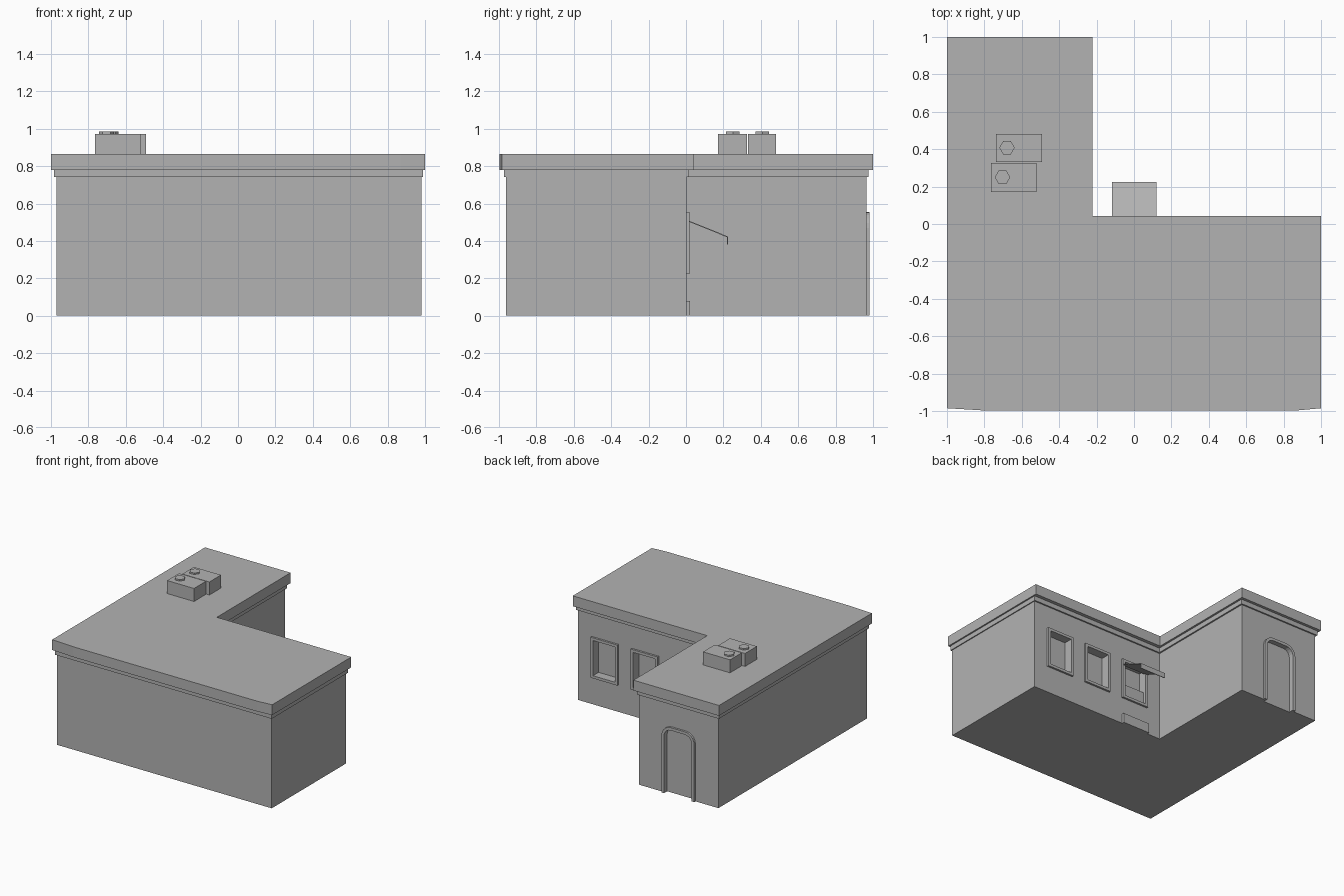
import bpy, bmesh, math

if "Cube" in bpy.data.objects:
    bpy.data.objects.remove(bpy.data.objects["Cube"])

mat = bpy.data.materials.new("plain grey")
mat.diffuse_color = (0.45, 0.45, 0.45, 1)
mat.use_nodes = True
mat.node_tree.nodes["Principled BSDF"].inputs["Base Color"].default_value = mat.diffuse_color


def finish(name, bm):
    bmesh.ops.recalc_face_normals(bm, faces=bm.faces[:])
    me = bpy.data.meshes.new(name)
    bm.to_mesh(me)
    bm.free()
    me.materials.append(mat)
    ob = bpy.data.objects.new(name, me)
    bpy.context.collection.objects.link(ob)
    return ob


def prism(name, pts, lo, hi, axis="z"):
    """Extrude a closed outline along z (xy points), y (xz points) or x (yz points)."""
    place = {"z": lambda a, b, t: (a, b, t), "y": lambda a, b, t: (a, t, b),
             "x": lambda a, b, t: (t, a, b)}[axis]
    bm = bmesh.new()
    rows = [[bm.verts.new(place(a, b, t)) for a, b in pts] for t in (lo, hi)]
    for row in rows:
        bm.faces.new(row)
    n = len(pts)
    for i in range(n):
        j = (i + 1) % n
        bm.faces.new((rows[0][i], rows[0][j], rows[1][j], rows[1][i]))
    return finish(name, bm)


def frame(name, outer, inner, y0, y1, closed=True):
    """Flat trim between two matching xz outlines, from y0 to y1."""
    bm = bmesh.new()
    loops = [[bm.verts.new((x, y, z)) for x, z in pts]
             for pts, y in ((outer, y0), (outer, y1), (inner, y1), (inner, y0))]
    n = len(outer)
    for k in range(4):
        a, b = loops[k], loops[(k + 1) % 4]
        for i in range(n if closed else n - 1):
            j = (i + 1) % n
            bm.faces.new((a[i], a[j], b[j], b[i]))
    if not closed:
        for i in (0, n - 1):
            bm.faces.new([l[i] for l in loops])
    return finish(name, bm)


def rect(a0, a1, b0, b1):
    return [(a0, b0), (a1, b0), (a1, b1), (a0, b1)]


def arch(x0, x1, z0, z1, r, steps=5):
    """Doorway outline with rounded upper corners."""
    pts = [(x0, z0)]
    for cx, start in ((x0 + r, 180), (x1 - r, 90)):
        for i in range(steps + 1):
            t = math.radians(start - 90 * i / steps)
            pts.append((cx + r * math.cos(t), z1 - r + r * math.sin(t)))
    return pts + [(x1, z0)]


def ell(x0, x1, y0, y1, xi, yi):
    return [(x0, y0), (x1, y0), (x1, yi), (xi, yi), (xi, y1), (x0, y1)]


def cut(ob, cutter):
    mod = ob.modifiers.new("opening", "BOOLEAN")
    mod.operation, mod.solver, mod.object = "DIFFERENCE", "EXACT", cutter
    bpy.context.view_layer.objects.active = ob
    bpy.ops.object.modifier_apply(modifier=mod.name)
    bpy.data.objects.remove(cutter)


# L-shaped walls, moulding and roof slab
walls = prism("walls", ell(-0.97, 0.98, -0.962, 0.965, -0.25, 0.002), 0, 0.76)
prism("moulding", ell(-0.983, 0.988, -0.974, 0.977, -0.238, 0.014), 0.742, 0.782)
roof = [(-1, -0.985), (-0.8, -0.997), (0.87, -0.997), (1, -0.985),
        (1, 0.042), (-0.222, 0.042), (-0.222, 1), (-1, 1)]
prism("roof_slab", roof, 0.78, 0.865)

# Recessed windows with raised trim
z0, z1, w = 0.222, 0.555, 0.022
for x0 in (-0.122, 0.245, 0.61):
    x1 = x0 + 0.245
    hole = rect(x0 + w, x1 - w, z0 + w, z1 - w)
    cut(walls, prism("cutter", hole, -0.055, 0.1, "y"))
    frame("window_frame", rect(x0, x1, z0, z1), hole, -0.01, 0.018)

# Serving window: lower panel, awning and step
prism("serving_panel", rect(-0.1, 0.101, 0.244, 0.35), -0.055, -0.005, "y")
awning = [(0.0, 0.515), (0.224, 0.424), (0.224, 0.382), (0.219, 0.382), (0.219, 0.42), (0.0, 0.509)]
prism("awning", awning, -0.117, 0.12, "x")
prism("step_plate", rect(-0.13, 0.118, 0, 0.08), 0, 0.022, "y")

# Rounded doorway with raised trim
outer = arch(-0.762, -0.464, 0, 0.555, 0.085)
inner = arch(-0.739, -0.487, 0, 0.532, 0.062)
low = arch(-0.739, -0.487, -0.05, 0.532, 0.062)
cut(walls, prism("cutter", low, 0.94, 1.1, "y"))
frame("door_frame", outer, inner, 0.955, 0.982, closed=False)

# Rooftop air units with hexagonal fan caps
for x0, x1, y0, y1, fx, fy in ((-0.765, -0.52, 0.172, 0.326, -0.703, 0.25),
                               (-0.738, -0.492, 0.331, 0.482, -0.679, 0.408)):
    prism("air_unit", rect(x0, x1, y0, y1), 0.86, 0.972)
    cap = [(fx + 0.041 * math.cos(k * math.pi / 3), fy + 0.041 * math.sin(k * math.pi / 3))
           for k in range(6)]
    prism("fan_cap", cap, 0.97, 0.984)
